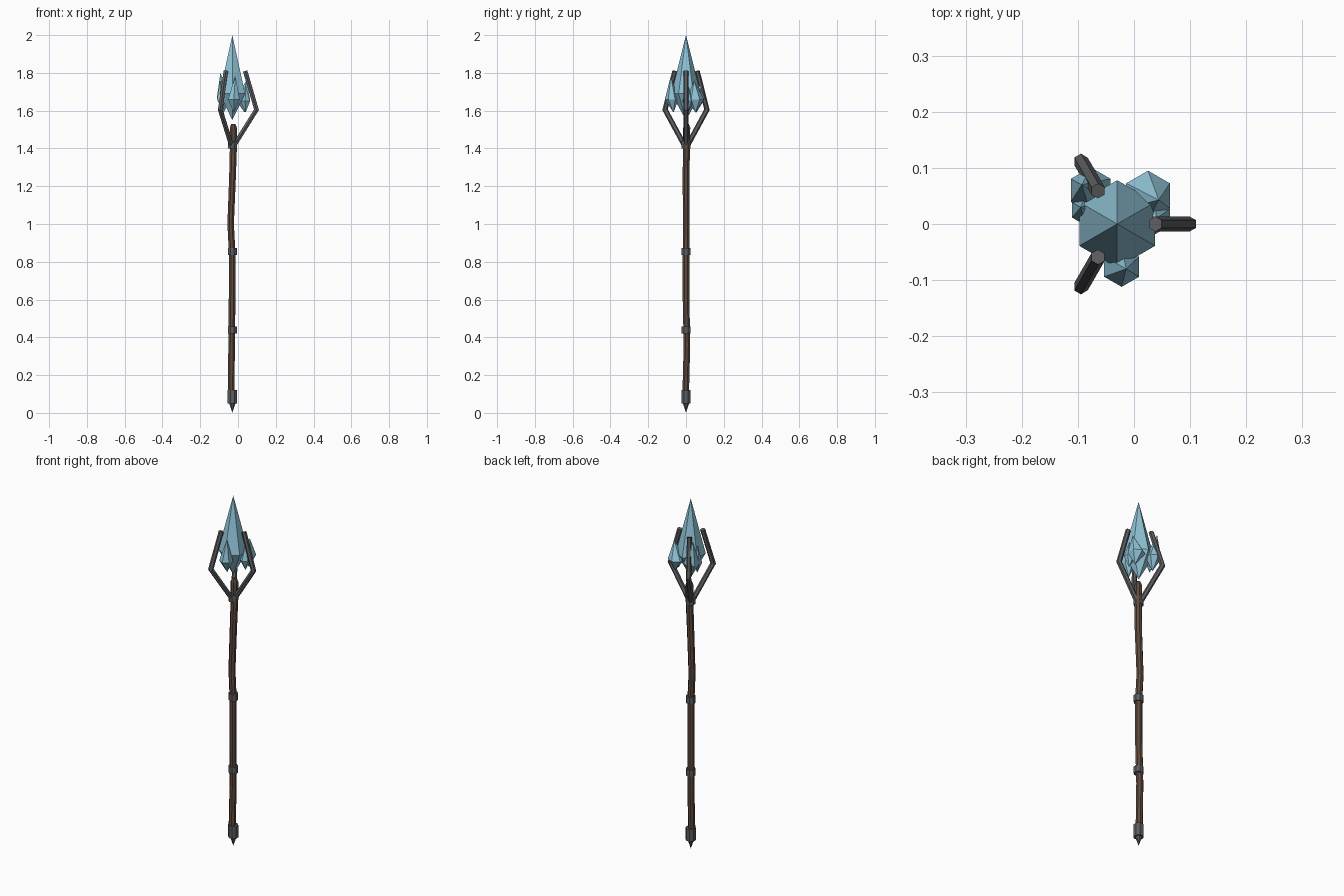
import bpy, bmesh, math, random
from mathutils import Vector

if "Cube" in bpy.data.objects:
    bpy.data.objects.remove(bpy.data.objects["Cube"])

random.seed(4)
CX = -0.03  # the staff axis sits slightly left of the bounding-box centre


def material(name, rgb):
    m = bpy.data.materials.new(name)
    m.diffuse_color = (*rgb, 1)
    m.use_nodes = True
    m.node_tree.nodes["Principled BSDF"].inputs["Base Color"].default_value = m.diffuse_color
    return m


WOOD = material("brown wood", (0.115, 0.072, 0.05))
IRON = material("dark iron", (0.11, 0.113, 0.122))
ICE = material("pale blue crystal", (0.28, 0.55, 0.68))


def skin(name, rings, mat):
    """Join rings of points into a closed solid; a one-point ring is a tip."""
    bm = bmesh.new()
    vs = [[bm.verts.new(p) for p in r] for r in rings]
    for a, b in zip(vs, vs[1:]):
        n = max(len(a), len(b))
        for i in range(n):
            j = (i + 1) % n
            if len(a) == 1:
                bm.faces.new((a[0], b[j], b[i]))
            elif len(b) == 1:
                bm.faces.new((a[i], a[j], b[0]))
            else:
                bm.faces.new((a[i], a[j], b[j], b[i]))
    for cap in (vs[0], vs[-1]):
        if len(cap) > 2:
            bm.faces.new(cap)
    bmesh.ops.recalc_face_normals(bm, faces=bm.faces)
    me = bpy.data.meshes.new(name)
    bm.to_mesh(me)
    bm.free()
    me.materials.append(mat)
    ob = bpy.data.objects.new(name, me)
    bpy.context.collection.objects.link(ob)
    return ob


def ring(c, r, n, u=Vector((1, 0, 0)), v=Vector((0, 1, 0)), turn=0.0):
    c = Vector(c)
    return [c + r * (u * math.cos(turn + math.tau * i / n) + v * math.sin(turn + math.tau * i / n))
            for i in range(n)]


# Crooked wooden shaft
path = [(-0.036, -0.003, 0.05), (-0.034, 0.005, 0.36), (-0.031, 0.0, 0.62),
        (-0.031, 0.0, 0.85), (-0.039, 0.001, 1.0), (-0.029, 0.0, 1.25),
        (-0.024, 0.003, 1.42), (-0.025, 0.004, 1.51)]
rings = [ring(p, 0.0195 + random.uniform(-0.001, 0.001), 8, turn=math.pi / 8) for p in path]
rings.append(ring((-0.025, 0.004, 1.53), 0.012, 8, turn=math.pi / 8))
skin("shaft", rings, WOOD)

# Iron bands around the shaft
for name, z0, z1 in (("lower_band", 0.42, 0.457), ("middle_band", 0.835, 0.873), ("collar", 1.4, 1.44)):
    skin(name, [ring((CX, 0, z), 0.026, 8, turn=math.pi / 8) for z in (z0, z1)], IRON)

# Iron foot with a pointed tip
skin("foot_ferrule", [ring((CX, 0, z), 0.027, 8, turn=math.pi / 8) for z in (0.05, 0.12)], IRON)
skin("foot_spike", [[(CX, 0, 0)], ring((CX, 0, 0.052), 0.018, 8, turn=math.pi / 8)], IRON)

# Three bent six-sided prongs holding the crystal
for k in range(3):
    a = k * math.tau / 3
    out = Vector((math.cos(a), math.sin(a), 0))
    side = Vector((-math.sin(a), math.cos(a), 0))
    pts = [Vector((CX, 0, z)) + out * r for r, z in ((0.012, 1.42), (0.128, 1.605), (0.068, 1.81))]
    d0, d1 = (pts[1] - pts[0]).normalized(), (pts[2] - pts[1]).normalized()
    mid = (d0 + d1).normalized()
    rings = []
    for p, t, s in ((pts[0], d0, 1), (pts[1], mid, 1 / mid.dot(d0)), (pts[2], d1, 1)):
        rings.append(ring(p, 0.0137, 6, side, t.cross(side) * s))
    skin(f"prong_{k + 1}", rings, IRON)


def crystal(name, low, mid, tip, r, turn=math.pi / 6):
    skin(name, [[low], ring(mid, r, 6, turn=turn), [tip]], ICE)


# Large crystal and the small shards clustered round its base
crystal("main_crystal", (CX, 0, 1.55), (CX, 0, 1.69), (CX, 0, 2.0), 0.078)
crystal("front_shard", (-0.022, -0.066, 1.59), (-0.022, -0.076, 1.66), (-0.014, -0.08, 1.785), 0.036)
crystal("right_shard", (0.035, 0.05, 1.59), (0.025, 0.05, 1.66), (0.044, 0.043, 1.76), 0.045)
crystal("left_shard", (-0.075, 0.055, 1.59), (-0.077, 0.06, 1.665), (-0.093, 0.07, 1.80), 0.041)
crystal("small_left_shard", (-0.085, 0.02, 1.60), (-0.087, 0.025, 1.66), (-0.095, 0.03, 1.76), 0.027)
crystal("small_right_shard", (0.04, 0.01, 1.59), (0.038, 0.012, 1.65), (0.04, 0.01, 1.735), 0.03)
